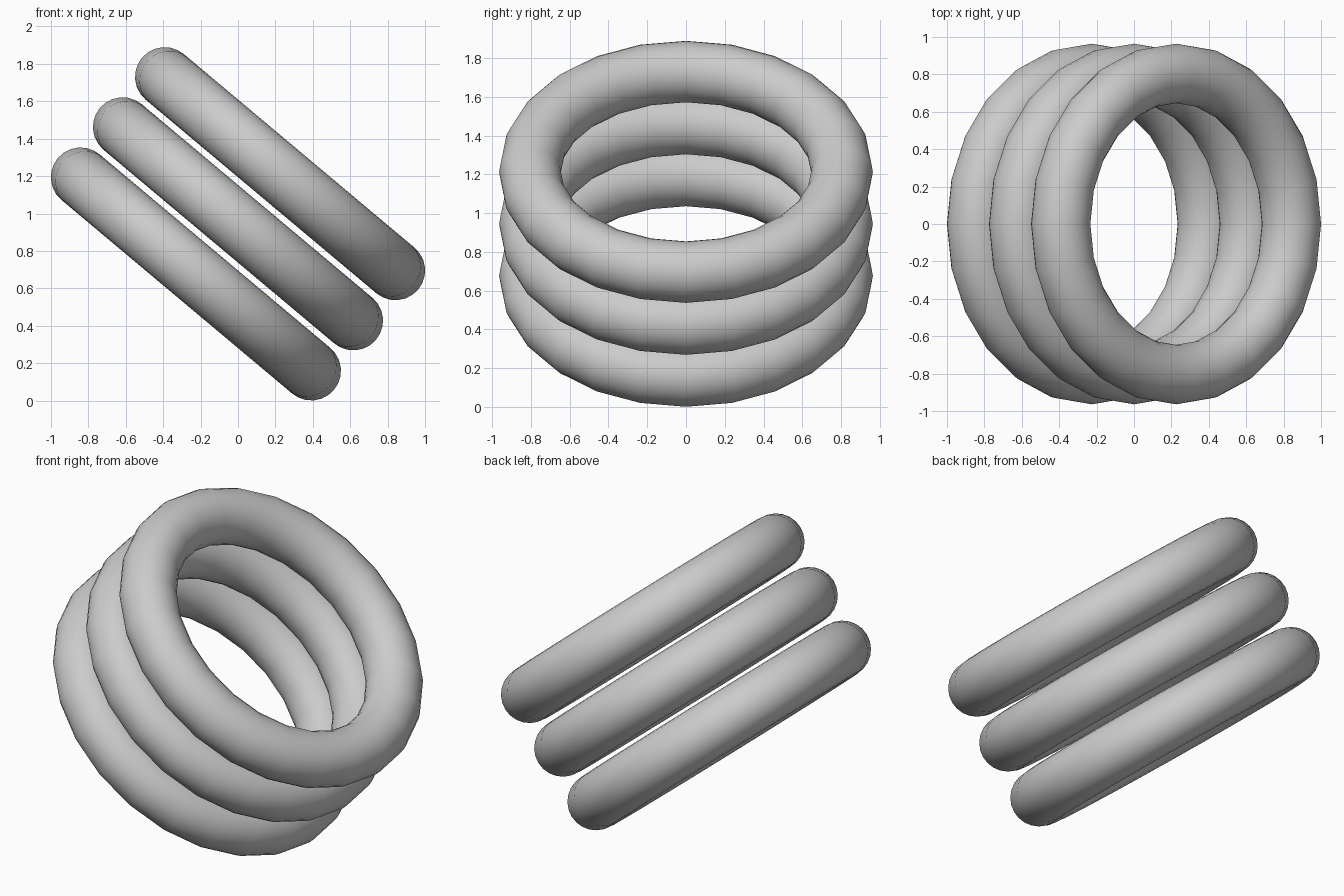
import bpy
import math
from mathutils import Vector

cube = bpy.data.objects.get("Cube")
if cube:
    bpy.data.objects.remove(cube, do_unlink=True)

# Single grey material
grey = bpy.data.materials.new("plain grey")
grey.use_nodes = True
colour = (0.6, 0.6, 0.6, 1)
grey.diffuse_color = colour
grey.node_tree.nodes["Principled BSDF"].inputs["Base Color"].default_value = colour

TILT = math.radians(40)
SPACING = 0.35
CENTRE = Vector((0, 0, 0.945))
axis = Vector((math.sin(TILT), 0, math.cos(TILT)))

# Three equal rings stacked along the tilted axis
for name, step in (("lower_ring", -1), ("middle_ring", 0), ("upper_ring", 1)):
    bpy.ops.mesh.primitive_torus_add(
        major_segments=24, minor_segments=24,
        major_radius=0.805, minor_radius=0.159,
        location=CENTRE + axis * SPACING * step,
        rotation=(0, TILT, 0))
    ring = bpy.context.object
    ring.name = name
    ring.data.materials.append(grey)
    bpy.ops.object.shade_smooth_by_angle(angle=math.radians(40))
